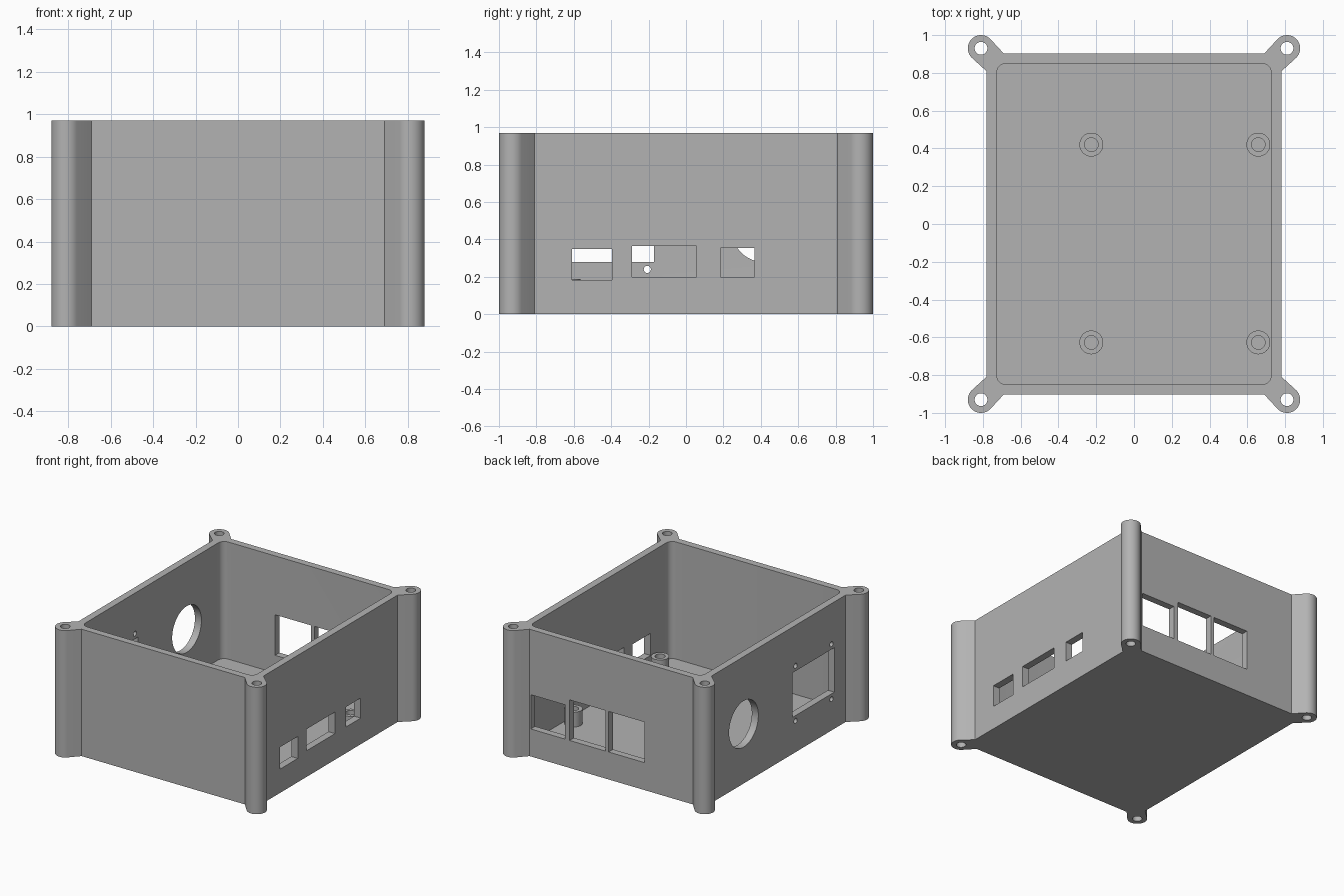
import bpy
import bmesh
from math import cos, sin, pi, radians
from mathutils import Matrix

old = bpy.data.objects.get("Cube")
if old:
    bpy.data.objects.remove(old, do_unlink=True)

HEIGHT, FLOOR = 0.97, 0.075
WALL_X, WALL_Y = 0.782, 0.903
INNER_X, INNER_Y = 0.727, 0.85
BOSS_X, BOSS_Y, BOSS_R = 0.81, 0.93, 0.07
CORNERS = [(1, 1), (-1, 1), (-1, -1), (1, -1)]

grey = bpy.data.materials.new("light_grey_plastic")
grey.use_nodes = True
grey.diffuse_color = (0.45, 0.45, 0.45, 1)
grey.node_tree.nodes["Principled BSDF"].inputs["Base Color"].default_value = (0.45, 0.45, 0.45, 1)


def prism(name, outline, z0, z1):
    """Extrude a flat outline upward from z0 to z1."""
    bm = bmesh.new()
    face = bm.faces.new([bm.verts.new((x, y, z0)) for x, y in outline])
    top = bmesh.ops.extrude_face_region(bm, geom=[face])["geom"]
    verts = [v for v in top if isinstance(v, bmesh.types.BMVert)]
    bmesh.ops.translate(bm, verts=verts, vec=(0, 0, z1 - z0))
    bmesh.ops.recalc_face_normals(bm, faces=bm.faces)
    mesh = bpy.data.meshes.new(name)
    bm.to_mesh(mesh)
    bm.free()
    obj = bpy.data.objects.new(name, mesh)
    bpy.context.collection.objects.link(obj)
    mesh.materials.append(grey)
    return obj


def arc(cx, cy, r, start, end, n):
    step = radians(end - start) / n
    return [(cx + r * cos(radians(start) + i * step),
             cy + r * sin(radians(start) + i * step)) for i in range(n + 1)]


def circle(cx, cy, r, n=32):
    return arc(cx, cy, r, 0, 360, n)[:-1]


def four_way(points):
    """Mirror one corner's outline into all four corners, counter-clockwise."""
    outline = []
    for sx, sy in CORNERS:
        corner = [(x * sx, y * sy) for x, y in points]
        outline += corner if sx * sy > 0 else corner[::-1]
    return outline


def box(x0, x1, y0, y1, z0, z1):
    return prism("cutter", [(x0, y0), (x1, y0), (x1, y1), (x0, y1)], z0, z1)


def cut(target, cutters):
    """Subtract the cutters, bake the result and remove the helpers."""
    for c in cutters:
        c.hide_render = True
        mod = target.modifiers.new("cut", "BOOLEAN")
        mod.operation, mod.solver, mod.object = "DIFFERENCE", "EXACT", c
    bpy.context.view_layer.update()
    graph = bpy.context.evaluated_depsgraph_get()
    mesh = bpy.data.meshes.new_from_object(target.evaluated_get(graph))
    target.modifiers.clear()
    target.data = mesh
    for c in cutters:
        bpy.data.objects.remove(c, do_unlink=True)


def smooth(obj):
    bpy.ops.object.select_all(action="DESELECT")
    obj.select_set(True)
    bpy.context.view_layer.objects.active = obj
    bpy.ops.object.shade_smooth_by_angle(angle=radians(30))


# Enclosure: walls and flared corner posts as one outline
post = [(WALL_X, 0.81)] + arc(BOSS_X, BOSS_Y, BOSS_R, -46, 136, 20) + [(0.69, WALL_Y)]
case = prism("enclosure", four_way(post), 0, HEIGHT)

# Cavity with rounded corners
r = 0.05
rounded = arc(INNER_X - r, INNER_Y - r, r, 0, 90, 8)
cutters = [prism("cutter", four_way(rounded), FLOOR, HEIGHT + 0.1)]

# Screw holes through the corner posts
for sx, sy in CORNERS:
    cutters.append(prism("cutter", circle(sx * BOSS_X, sy * BOSS_Y, 0.034), -0.1, HEIGHT + 0.1))

# Connector windows in the left wall: y range, z range
for y0, y1, z0, z1 in [(-0.61, -0.395, 0.182, 0.35),
                       (-0.29, 0.055, 0.2, 0.365),
                       (0.185, 0.365, 0.2, 0.353)]:
    cutters.append(box(0.7, 0.85, y0, y1, z0, z1))

# Port windows in the back wall: x range, top
for x0, x1, z1 in [(0.39, 0.68, 0.472), (0.05, 0.352, 0.52), (-0.282, 0.022, 0.52)]:
    cutters.append(box(x0, x1, 0.8, 1.0, 0.21, z1))

# Right wall: rectangular socket opening, its screw holes and a round hole
cutters.append(box(-0.85, -0.7, -0.675, -0.17, 0.28, 0.62))
round_holes = [(0.42, 0.455, 0.177)]
round_holes += [(y, z, 0.019) for y in (-0.64, -0.207) for z in (0.24, 0.66)]
for y, z, radius in round_holes:
    hole = prism("cutter", circle(0, 0, radius, 48), -0.08, 0.08)
    hole.data.transform(Matrix.Translation((-0.77, y, z)) @ Matrix.Rotation(pi / 2, 4, "Y"))
    cutters.append(hole)

cut(case, cutters)
smooth(case)

# Board standoffs with blind screw holes
for x in (-0.226, 0.658):
    for y in (-0.627, 0.42):
        standoff = prism("board_standoff", circle(x, y, 0.063), FLOOR - 0.01, 0.188)
        cut(standoff, [prism("cutter", circle(x, y, 0.036), FLOOR, 0.3)])
        smooth(standoff)
